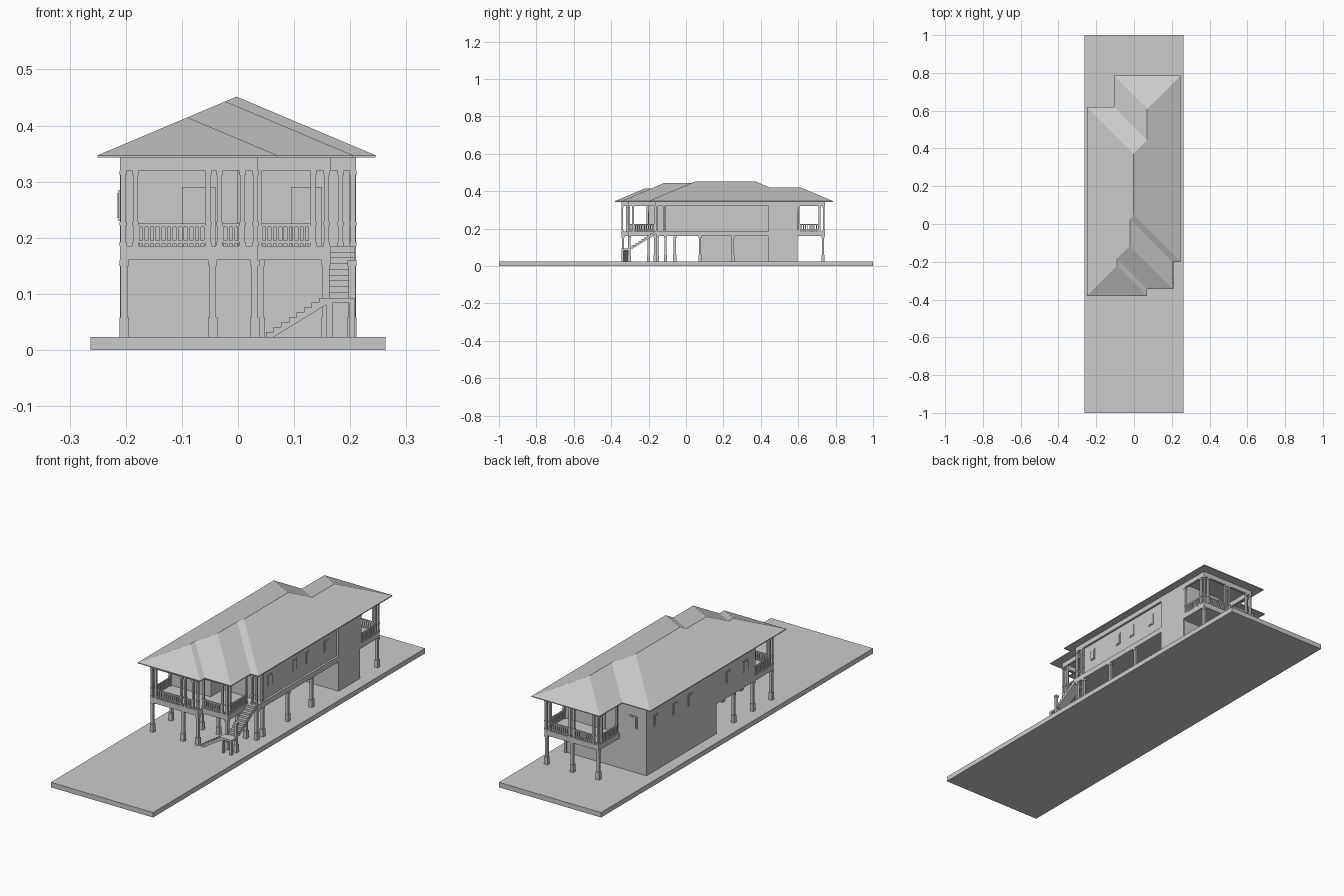
import bpy, bmesh, math

if "Cube" in bpy.data.objects:
    bpy.data.objects.remove(bpy.data.objects["Cube"])

G, F0, F1, H0, E = 0.023, 0.16, 0.185, 0.32, 0.343   # ground, floor, header, eave heights


def mesh(name, verts, faces):
    me = bpy.data.meshes.new(name)
    me.from_pydata(verts, [], faces)
    bm = bmesh.new()
    bm.from_mesh(me)
    bmesh.ops.recalc_face_normals(bm, faces=bm.faces)
    bm.to_mesh(me)
    bm.free()
    ob = bpy.data.objects.new(name, me)
    bpy.context.collection.objects.link(ob)
    return ob


def boxes(name, items):
    """One object from many (x0, x1, y0, y1, z0, z1) boxes."""
    v, f = [], []
    for x0, x1, y0, y1, z0, z1 in items:
        n = len(v)
        v += [(x, y, z) for z in (z0, z1) for x, y in ((x0, y0), (x1, y0), (x1, y1), (x0, y1))]
        f += [[n + i for i in q] for q in ((0, 3, 2, 1), (4, 5, 6, 7), (0, 1, 5, 4),
                                           (1, 2, 6, 5), (2, 3, 7, 6), (3, 0, 4, 7))]
    return mesh(name, v, f)


def square(x, y, r, z0, z1):
    return (x - r, x + r, y - r, y + r, z0, z1)


def bar(p, q, r, z0, z1):
    return (min(p[0], q[0]) - r, max(p[0], q[0]) + r, min(p[1], q[1]) - r, max(p[1], q[1]) + r, z0, z1)


# Ground slab
boxes("ground_slab", [(-0.263, 0.263, -1, 1, 0, G)])

# Roof: joined hip roofs, one pitch, flat soffit
k, Et = 0.422, E + 0.004
eave = [(-.25, -.38), (.07, -.38), (.07, -.345), (.205, -.345), (.205, -.2), (.245, -.2),
        (.245, .785), (-.105, .785), (-.105, .62), (-.25, .62)]
ridge = [(-.09, -.22), (-.09, -.185), (-.0225, -.1175), (-.0225, .0275),
         (-.0025, .0475), (-.0025, .3725), (.07, .445), (.07, .61)]
drop = [.16, .16, .2275, .2275, .2475, .2475, .175, .175]
rv = [(x, y, E) for x, y in eave] + [(x, y, Et) for x, y in eave]
rv += [(x, y, Et + k * d) for (x, y), d in zip(ridge, drop)]
t, r = (lambda i: 10 + i), (lambda i: 20 + i)
rf = [list(range(9, -1, -1))] + [[i, (i + 1) % 10, t((i + 1) % 10), t(i)] for i in range(10)]
rf += [[t(0), r(0), r(1), r(2), r(3), r(4), r(5), t(9)],
       [t(0), t(1), r(0)], [t(1), t(2), r(1), r(0)], [t(2), t(3), r(2), r(1)],
       [t(3), t(4), r(3), r(2)], [t(4), t(5), r(4), r(3)],
       [t(5), t(6), r(7), r(6), r(5), r(4)], [t(6), t(7), r(7)],
       [t(7), t(8), r(6), r(7)], [t(8), t(9), r(5), r(6)]]
mesh("hip_roof", rv, rf)

# Floor deck of house and porches
boxes("floor_deck", [(-.21, .21, -.16, .59, F0, F1), (-.21, .035, -.345, -.16, F0, F1),
                     (.035, .165, -.31, -.16, F0, F1), (-.07, .21, .59, .742, F0, F1)])

# Upper storey, with a shallow recess along the right side
boxes("upper_walls", [(-.21, 0, -.2, .59, F1, E), (0, .2, -.11, .45, F1, E),
                      (0, .21, .44, .597, F1, E)])
boxes("right_wall_header", [(.2, .21, -.11, .44, H0, E)])

# Ground storey: rear room and left wall
boxes("lower_room", [(-.21, .21, .44, .59, G, F0), (.2, .21, .44, .597, G, F1)])
boxes("lower_left_wall", [(-.21, -.2, .075, .44, G, F0)])

# Header beams round the porches
front = [(-.205, -.2), (-.205, -.34), (.03, -.34), (.03, -.305), (.16, -.305), (.16, -.157),
         (.205, -.157), (.205, -.11)]
back = [(-.065, .59), (-.065, .737), (.205, .737), (.205, .59)]
for nm, path in (("front_porch_header", front), ("back_porch_header", back)):
    boxes(nm, [bar(p, q, .005, H0, E) for p, q in zip(path, path[1:])])

# Upper posts, mostly in pairs, with base collar and cap
posts = [(x, -.34) for x in (-.205, -.183, -.053, -.033, .008, .031)]
posts += [(x, -.305) for x in (.037, .134, .158)]
posts += [(-.205, -.316), (-.205, -.206), (.158, -.283), (.158, -.165), (.205, -.155),
          (.205, -.117), (.183, -.155)]
posts += [(x, .737) for x in (-.065, -.042, .06, .08, .182, .205)]
posts += [(x, y) for x in (-.065, .205) for y in (.714, .603)]
items = []
for x, y in posts:
    items += [square(x, y, .0045, F1, H0), square(x, y, .006, F1, .192),
              square(x, y, .006, .222, .228), square(x, y, .006, .312, H0)]
boxes("upper_posts", items)

# Lower posts with plinths
stilts = [(x, -.337) for x in (-.203, -.045, .03)] + [(.157, -.303), (.203, -.303), (.157, -.165)]
stilts += [(x, -.2) for x in (-.203, -.045, .04)] + [(.203, -.153), (.203, -.11)]
stilts += [(.203, .075), (.203, .25), (-.203, -.06), (-.045, .075), (.04, -.06)]
stilts += [(x, .733) for x in (-.063, .07, .203)]
items = []
for x, y in stilts:
    items += [square(x, y, .006, G, F0), square(x, y, .0085, G, .058),
              square(x, y, .008, .15, F0)]
boxes("lower_posts", items)


# Balustrades
def railing(p, q):
    out = [bar(p, q, .003, .219, .225), bar(p, q, .0025, .19, .195)]
    n = max(2, round(math.dist(p, q) / .01))
    for i in range(n + 1):
        s = i / n
        out.append(square(p[0] + (q[0] - p[0]) * s, p[1] + (q[1] - p[1]) * s, .0022, F1, .222))
    return out


rails = [((-.178, -.34), (-.058, -.34)), ((-.028, -.34), (.003, -.34)), ((.042, -.305), (.128, -.305)),
         ((-.205, -.31), (-.205, -.212)), ((.158, -.277), (.158, -.171)),
         ((-.037, .737), (.055, .737)), ((.085, .737), (.177, .737)),
         ((-.065, .609), (-.065, .708)), ((.205, .609), (.205, .708))]
boxes("balustrades", [b for p, q in rails for b in railing(p, q)])


# Stairs: zigzag top, sloping underside
def stair(name, n, run, z0, z1, place, w0, w1, thick):
    a, b = run
    du, dz = (b - a) / n, (z1 - z0) / n
    prof = []
    for i in range(n):
        prof += [(a + du * i, z0 + dz * i), (a + du * i, z0 + dz * (i + 1))]
    prof += [(b, z1), (b, z1 - thick), (a + du, z0)]
    m = len(prof)
    v = [place(u, w, z) for w in (w0, w1) for u, z in prof]
    f = [list(range(m)), list(range(2 * m - 1, m - 1, -1))]
    f += [[i, (i + 1) % m, m + (i + 1) % m, m + i] for i in range(m)]
    mesh(name, v, f)


stair("lower_stair_flight", 8, (.05, .158), G, .093, lambda u, w, z: (u, w, z), -.345, -.305, .012)
boxes("stair_landing", [(.158, .208, -.345, -.302, .084, .093)])
stair("upper_stair_flight", 9, (-.302, -.16), .093, F1, lambda u, w, z: (w, u, z), .162, .208, .014)
boxes("landing_legs", [square(.203, -.34, .005, G, .084), square(.163, -.34, .005, G, .084)])


# Windows and doors: thin frame with a raised pane
def window(axis, at, out, c, w, z0, z1):
    res = []
    for half, depth, m in ((w / 2, .003, 0), (w / 2 - .005, .0045, .005)):
        d = sorted((at, at + out * depth))
        s = (c - half, c + half)
        res.append((*d, *s, z0 + m, z1 - m) if axis == "x" else (*s, *d, z0 + m, z1 - m))
    return res


items = []
for y in (-.05, .13, .225, .36):
    items += window("x", .2, 1, y, .03, .235, .29)
for y in (-.14, -.01, .27, .38, .52):
    items += window("x", -.21, -1, y, .034, .23, .285)
items += window("y", .59, 1, -.14, .045, .225, .285)
boxes("windows", items)
boxes("doors", window("y", -.11, -1, .122, .055, F1, .29) + window("y", -.2, -1, -.07, .06, F1, .29)
      + window("y", .597, 1, .07, .07, F1, .29))
